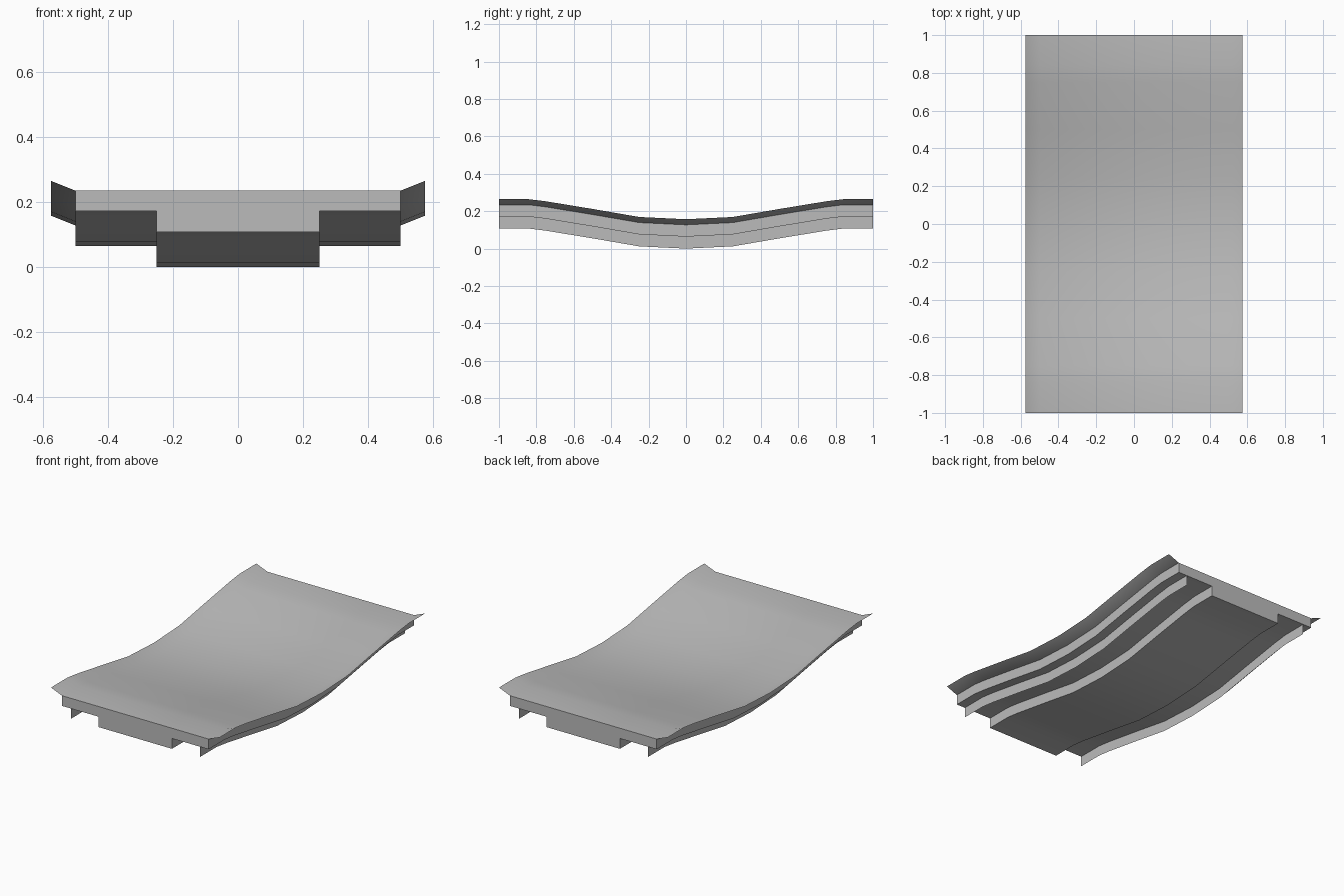
import bpy
import bmesh

cube = bpy.data.objects.get("Cube")
if cube:
    bpy.data.objects.remove(cube, do_unlink=True)

# One plain grey for the whole ramp
grey = bpy.data.materials.new("concrete_grey")
grey.use_nodes = True
colour = (0.5, 0.5, 0.5, 1)
grey.diffuse_color = colour
grey.node_tree.nodes["Principled BSDF"].inputs["Base Color"].default_value = colour

# Sagging path along y: (distance from the middle, rise)
half_path = [(0, 0), (0.25, 0.012), (0.5, 0.055), (0.75, 0.096), (0.84, 0.107), (1, 0.107)]
path = [(-y, z) for y, z in reversed(half_path[1:])] + half_path

# Heights at the middle of the sag
LIP, DECK, SHELF = 0.157, 0.127, 0.064


def sweep(name, profile, capped=False):
    """Carry an open x-z profile along the sagging path."""
    bm = bmesh.new()
    rings = [[bm.verts.new((x, y, z + rise)) for x, z in profile] for y, rise in path]
    for a, b in zip(rings, rings[1:]):
        for i in range(len(profile) - 1):
            bm.faces.new((a[i], a[i + 1], b[i + 1], b[i]))
    if capped:
        bm.faces.new(list(reversed(rings[0])))
        bm.faces.new(rings[-1])
    mesh = bpy.data.meshes.new(name)
    bm.to_mesh(mesh)
    bm.free()
    mesh.materials.append(grey)
    obj = bpy.data.objects.new(name, mesh)
    bpy.context.collection.objects.link(obj)
    bpy.ops.object.select_all(action='DESELECT')
    obj.select_set(True)
    bpy.context.view_layer.objects.active = obj
    bpy.ops.object.shade_smooth_by_angle()
    return obj


# Road surface with its flared edges
sweep("deck", [(-0.575, LIP), (-0.5, DECK), (0.5, DECK), (0.575, LIP)])

# Stepped body under the deck, closed at both ends
half = [(0.5, DECK), (0.5, SHELF), (0.25, SHELF), (0.25, 0)]
sweep("underbody", half + [(-x, z) for x, z in reversed(half)], capped=True)

# Thin rails hanging below the shelves
for side, x in (("left", 0.44), ("right", -0.44)):
    sweep(side + "_rail", [(x, SHELF), (x, 0)])
